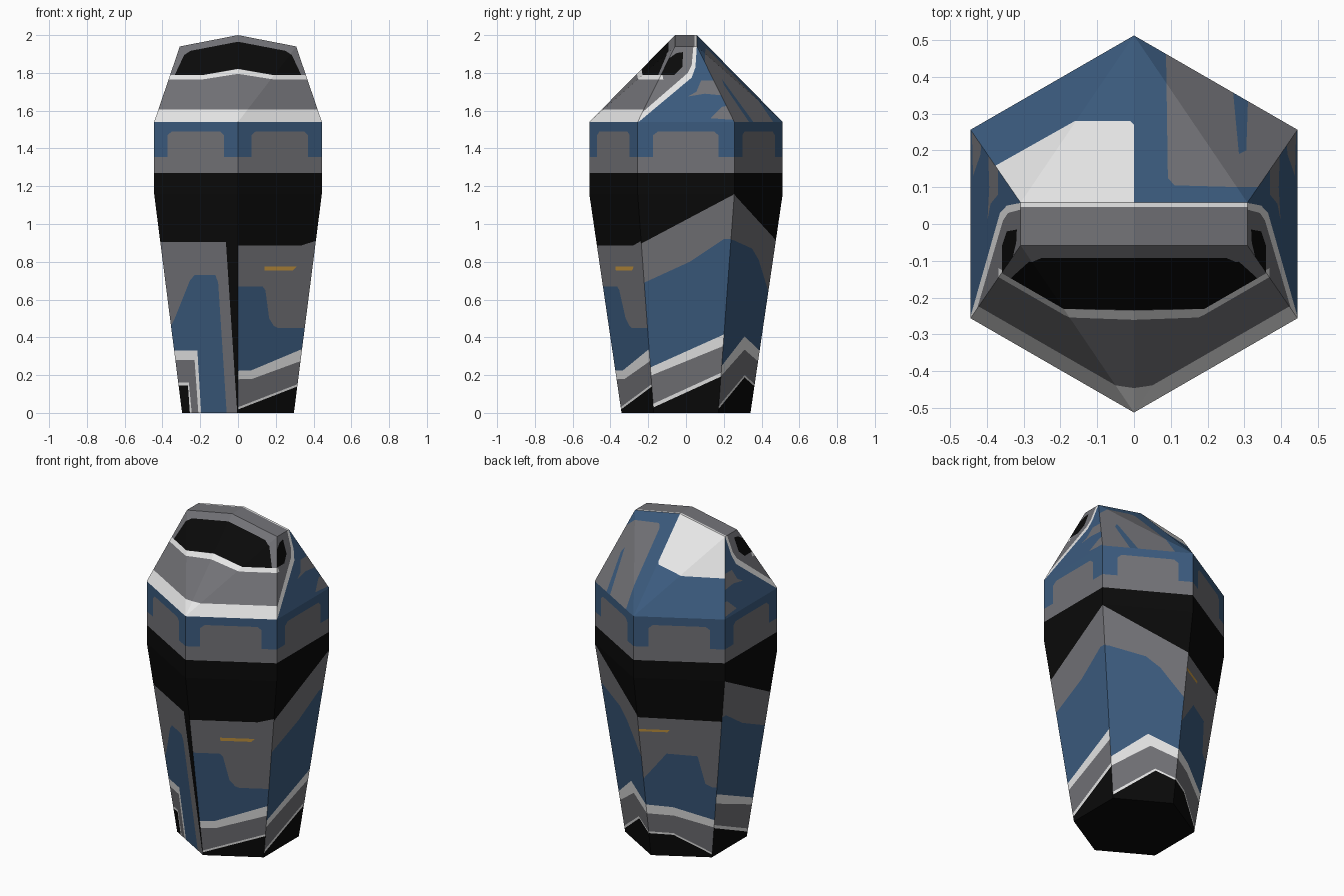
import bpy
from mathutils import Vector, geometry

if "Cube" in bpy.data.objects:
    bpy.data.objects.remove(bpy.data.objects["Cube"])

# ---------- materials ----------
COLORS = {"black": (0.003, 0.003, 0.003), "grey": (0.17, 0.17, 0.185),
          "blue": (0.044, 0.105, 0.21), "white": (0.80, 0.80, 0.80),
          "orange": (0.60, 0.33, 0.055)}
NAMES = list(COLORS)
MATS = []
for n, c in COLORS.items():
    m = bpy.data.materials.new(n)
    m.diffuse_color = (*c, 1)
    m.use_nodes = True
    m.node_tree.nodes["Principled BSDF"].inputs["Base Color"].default_value = m.diffuse_color
    MATS.append(m)


# ---------- helpers ----------
def inside(p, poly):
    hit = False
    for a, b in zip(poly, poly[1:] + poly[:1]):
        if (a[1] > p[1]) != (b[1] > p[1]):
            if p[0] < a[0] + (b[0] - a[0]) * (p[1] - a[1]) / (b[1] - a[1]):
                hit = not hit
    return hit


def below(color, *pts):
    """Region of a panel under a polyline."""
    return color, [(pts[0][0], -1)] + list(pts) + [(pts[-1][0], -1)]


def flip(layers):
    return [(c, [(-x, y) for x, y in pts]) for c, pts in layers]


def panel(mesh, corners, axes, base, layers):
    """Flat panel cut along its colour regions; later layers win."""
    a, b = axes
    k = 3 - a - b
    corners = [Vector(c) for c in corners]
    n = (corners[1] - corners[0]).cross(corners[2] - corners[0])
    outline = [(c[a], c[b]) for c in corners]
    pts, edges = [], []
    for poly in [outline] + [l[1] for l in layers]:
        s = len(pts)
        pts += [Vector(p) for p in poly]
        edges += [(s + i, s + (i + 1) % len(poly)) for i in range(len(poly))]
    vs, _, fs, *_ = geometry.delaunay_2d_cdt(pts, edges, [], 0, 1e-5)
    verts, faces, ids = mesh
    start = len(verts)
    for v in vs:
        p = [0, 0, 0]
        p[a], p[b] = v
        p[k] = corners[0][k] - (n[a] * (v[0] - corners[0][a]) + n[b] * (v[1] - corners[0][b])) / n[k]
        verts.append(Vector(p))
    for f in fs:
        mid = sum((vs[i] for i in f), Vector((0, 0))) / len(f)
        if not inside(mid, outline):
            continue
        color = base
        for c, poly in layers:
            if inside(mid, poly):
                color = c
        f = [start + i for i in f]
        p, q, r = (verts[i] for i in f[:3])
        if (q - p).cross(r - p).dot(p - Vector((0, 0, 1))) < 0:
            f.reverse()
        faces.append(f)
        ids.append(NAMES.index(color))


def make(name, mesh):
    verts, faces, ids = mesh
    used = sorted({i for f in faces for i in f})
    new = {old: i for i, old in enumerate(used)}
    me = bpy.data.meshes.new(name)
    me.from_pydata([verts[i] for i in used], [], [[new[i] for i in f] for f in faces])
    for m in MATS:
        me.materials.append(m)
    for p, i in zip(me.polygons, ids):
        p.material_index = i
    bpy.context.collection.objects.link(bpy.data.objects.new(name, me))


def hexagon(scale, z):
    return [(x * scale, y * scale, z) for x, y in
            [(0, -.512), (.444, -.256), (.444, .256), (0, .512), (-.444, .256), (-.444, -.256)]]


XY, XZ, YZ = (0, 1), (0, 2), (1, 2)
LOW, MID, TOP = hexagon(2 / 3, 0), hexagon(1, 1.16), hexagon(1, 1.54)

# ---------- shoulder ring: six equal panels with grey tabs ----------
ring = ([], [], [])
for i in range(6):
    j = (i + 1) % 6
    ax = YZ if i in (1, 4) else XZ
    u0, u1 = sorted((MID[i][ax[0]], MID[j][ax[0]]))
    tab = [(.16, 1.3), (.16, 1.47), (.21, 1.49), (.79, 1.49), (.835, 1.47), (.835, 1.3)]
    panel(ring, [MID[i], MID[j], TOP[j], TOP[i]], ax, "blue", [
        below("grey", (u0, 1.355), (u1, 1.355)),
        ("grey", [(u0 + (u1 - u0) * s, z) for s, z in tab]),
        below("black", (u0, 1.27), (u1, 1.27))])
make("shoulder_ring", ring)

# ---------- lower shell: six tapered panels with camouflage bands ----------
front_right = [
    below("grey", (-.1, .885), (.33, .885), (.41, .91), (.5, .93)),
    below("blue", (-.1, .67), (.13, .67), (.145, .65), (.165, .5), (.19, .46), (.21, .45), (.5, .45)),
    below("white", (-.1, .22), (.07, .225), (.32, .33), (.5, .4)),
    below("grey", (-.1, .175), (.075, .18), (.32, .27), (.5, .34)),
    below("white", (-.1, .0), (0, .03), (.31, .15), (.5, .22)),
    below("black", (-.1, -.015), (0, .018), (.31, .138), (.5, .205)),
    ("orange", [(.14, .775), (.31, .775), (.29, .755), (.14, .755)])]
front_left = [
    below("grey", (-.5, .905), (-.065, .905), (.1, .905)),
    below("blue", (-.42, .33), (-.335, .5), (-.255, .7), (-.23, .73), (-.12, .73), (-.105, .69), (-.06, 0)),
    below("white", (-.5, .33), (-.215, .33), (-.195, 0)),
    below("grey", (-.5, .28), (-.23, .28), (-.21, 0)),
    below("white", (-.5, .16), (-.26, .16), (-.245, 0)),
    below("black", (-.5, .145), (-.265, .145), (-.255, 0)),
    ("black", [(-.065, .92), (.1, .92), (.1, 0), (-.004, 0)])]
side = [
    below("grey", (-.3, .865), (-.24, .895), (.256, 1.158), (.3, 1.158)),
    below("blue", (-.3, .655), (-.22, .69), (.02, .8), (.2, .92), (.3, .92)),
    below("white", (-.3, .19), (-.19, .24), (.2, .415), (.3, .46)),
    below("grey", (-.3, .15), (-.18, .2), (.2, .355), (.3, .395)),
    below("white", (-.3, -.01), (-.17, .05), (.18, .21), (.3, .265)),
    below("black", (-.3, -.03), (-.17, .03), (.18, .19), (.3, .245))]
back_right = [
    below("grey", (.1, 1.158), (.256, 1.155), (.48, .91), (.55, .85)),
    below("blue", (.1, .92), (.25, .915), (.35, .87), (.385, .81), (.44, .63), (.5, .45)),
    below("white", (.1, .15), (.19, .25), (.31, .405), (.4, .32), (.5, .22)),
    below("grey", (.1, .1), (.19, .2), (.31, .335), (.39, .265), (.5, .16)),
    below("white", (.1, -.05), (.18, .045), (.31, .2), (.36, .155), (.5, .0)),
    below("black", (.1, -.065), (.18, .03), (.31, .188), (.36, .143), (.5, -.01))]
back_left = [
    below("grey", (-.5, .89), (.1, .905)),
    below("blue", (-.5, .455), (-.33, .46), (-.3, .48), (-.275, .66), (-.125, .67), (0, .5), (.1, .36)),
    below("white", (-.5, .18), (-.34, .24), (-.13, .32), (.1, .34)),
    below("grey", (-.5, .13), (-.34, .19), (-.13, .265), (.1, .28)),
    below("white", (-.5, -.05), (-.3, .03), (-.12, .15), (.1, .16)),
    below("black", (-.5, -.065), (-.3, .018), (-.12, .138), (.1, .148)),
    ("orange", [(0, .825), (-.15, .825), (-.14, .81), (0, .81)])]

shell = ([], [], [])
for i, (ax, layers) in enumerate([(XZ, front_right), (YZ, side), (YZ, back_right),
                                  (XZ, back_left), (YZ, side), (XZ, front_left)]):
    j = (i + 1) % 6
    panel(shell, [LOW[i], LOW[j], MID[j], MID[i]], ax, "black", layers)
make("lower_shell", shell)

# ---------- base plate ----------
base = ([], [], [])
panel(base, LOW, XY, "black", [])
make("base", base)

# ---------- faceted roof ----------
front_half = [
    below("white", (-.1, 1.795), (-.01, 1.82), (0, 1.82), (.19, 1.788), (.5, 1.788)),
    below("grey", (-.1, 1.77), (0, 1.795), (.19, 1.765), (.5, 1.765)),
    below("white", (-.1, 1.612), (.05, 1.605), (.5, 1.605)),
    ("black", [(0, 1.822), (0, 1.965), (.25, 1.917), (.285, 1.895), (.335, 1.788), (.19, 1.788)])]
roof_side = [
    ("grey", [(.01, 1.675), (.055, 1.70), (.08, 1.76), (.15, 1.76), (.2, 1.68), (.1, 1.69)]),
    ("grey", [(.13, 1.56), (.19, 1.62), (.24, 1.63), (.27, 1.55)]),
    ("white", [(-.3, 1.52), (-.245, 1.545), (.03, 1.775), (.05, 1.83), (.058, 1.95), (-.1, 1.95)]),
    ("grey", [(-.3, 1.53), (-.25, 1.575), (.01, 1.80), (.03, 1.84), (.04, 1.95), (-.1, 1.95)]),
    ("white", [(-.16, 1.765), (-.12, 1.765), (-.125, 1.79), (-.16, 1.79)]),
    ("black", [(-.14, 1.79), (-.06, 1.79), (-.02, 1.83), (-.015, 1.91), (-.05, 1.905), (-.1, 1.87)])]
back_right_roof = [
    ("grey", [(.085, .6), (.092, .125), (.11, .105), (.29, .1), (.6, .1), (.6, .6)]),
    ("blue", [(.268, .37), (.31, .35), (.305, .2), (.285, .19)])]
back_left_roof = [
    ("white", [(.1, .0), (.006, .06), (0, .27), (-.01, .28), (-.16, .28), (-.4, .145), (-.4, 0)])]

roof = ([], [], [])
for s in (1, -1):
    peak_f, peak_b = (0, -.058, 2), (0, .058, 2)
    top_f, top_b = (s * .308, -.058, 1.94), (s * .308, .058, 1.94)
    eave_f, eave_b = (s * .444, -.256, 1.54), (s * .444, .256, 1.54)
    nose, tail = TOP[0], TOP[3]
    front = front_half if s > 0 else flip(front_half)
    back = back_right_roof if s > 0 else back_left_roof
    panel(roof, [nose, top_f, peak_f], XZ, "grey", front)
    panel(roof, [nose, eave_f, top_f], XZ, "grey", front)
    panel(roof, [eave_f, eave_b, top_b, top_f], YZ, "blue", roof_side)
    panel(roof, [tail, top_b, peak_b], XY, "blue", back)
    panel(roof, [tail, eave_b, top_b], XY, "blue", back)
    panel(roof, [peak_f, top_f, top_b, peak_b], XY, "grey",
          [("white", [(-.4, .046), (.4, .046), (.4, .1), (-.4, .1)])])
make("roof", roof)
